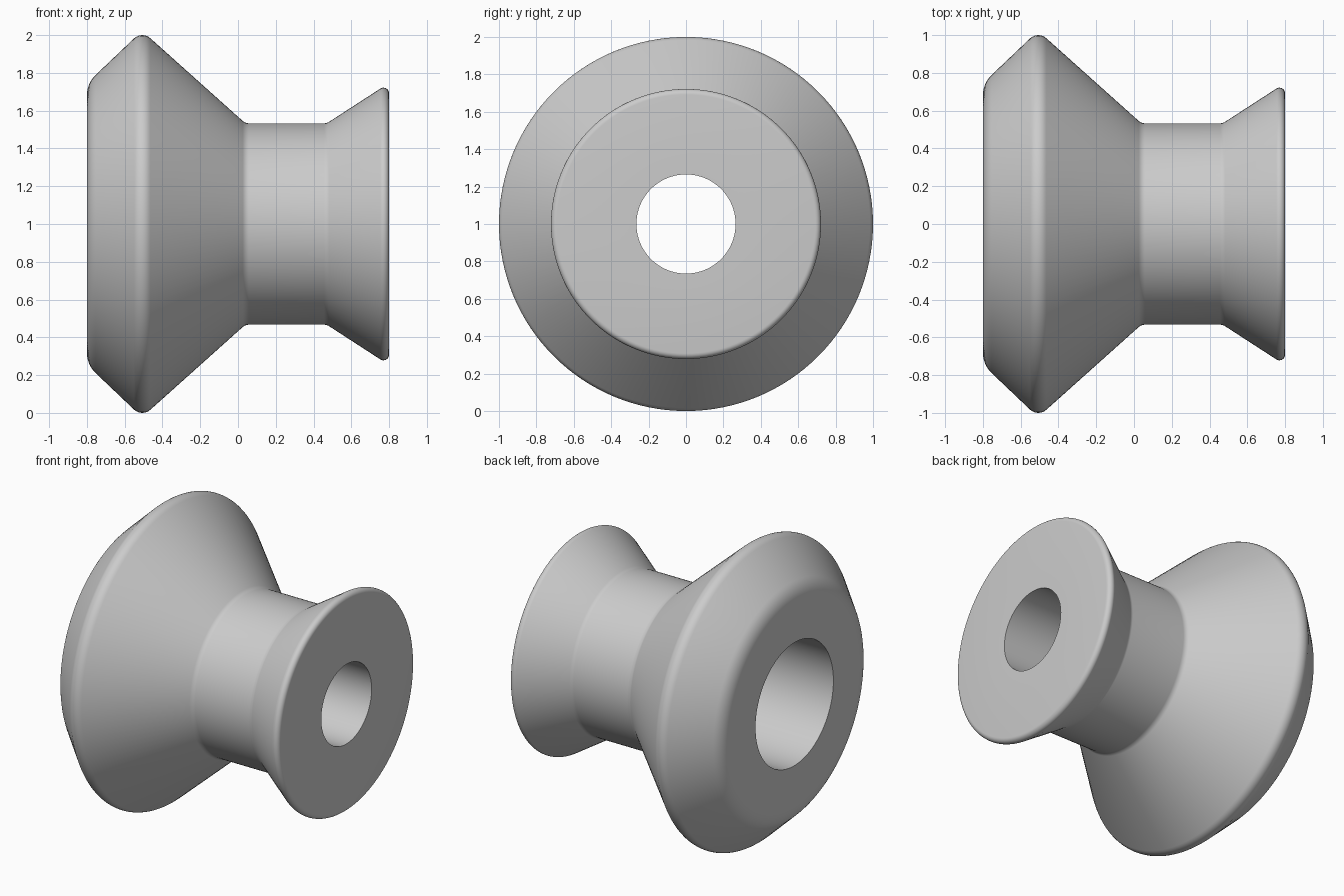
import bpy, bmesh, math
from mathutils import Vector, Matrix

cube = bpy.data.objects.get("Cube")
if cube:
    bpy.data.objects.remove(cube, do_unlink=True)

SIDES = 128

grey = bpy.data.materials.new("plain grey")
grey.use_nodes = True
colour = (0.6, 0.6, 0.6, 1)
grey.diffuse_color = colour
grey.node_tree.nodes["Principled BSDF"].inputs["Base Color"].default_value = colour


def fillet(a, corner, b, radius, steps=8):
    """Points of an arc that rounds the corner between a and b."""
    u, v = (a - corner).normalized(), (b - corner).normalized()
    half = u.angle(v) / 2
    centre = corner + (u + v).normalized() * radius / math.sin(half)
    start = corner + u * radius / math.tan(half) - centre
    end = corner + v * radius / math.tan(half) - centre
    sweep = start.angle_signed(end)
    return [centre + Matrix.Rotation(-sweep * i / steps, 2) @ start
            for i in range(steps + 1)]


# Half section: position along the axle, distance from it, corner rounding
section = [
    (-0.8, 0.41, 0),        # wide bore mouth
    (-0.8, 0.745, 0.15),    # large flange face
    (-0.508, 1.023, 0.064), # large flange rim
    (0.039, 0.533, 0.05),   # neck
    (0.47, 0.533, 0.05),
    (0.8, 0.747, 0.03),     # small flange rim
    (0.8, 0.265, 0),        # narrow bore
    (0.0, 0.265, 0),
    (0.0, 0.41, 0),         # shoulder inside the bore
]
corners = [Vector(p[:2]) for p in section]
profile = []
for i, (x, r, rounding) in enumerate(section):
    if rounding:
        profile += fillet(corners[i - 1], corners[i],
                          corners[(i + 1) % len(corners)], rounding)
    else:
        profile.append(corners[i])

# Turn the section around the axle
bm = bmesh.new()
rings = []
for s in range(SIDES):
    turn = Matrix.Rotation(math.tau * s / SIDES, 3, "X")
    rings.append([bm.verts.new(turn @ Vector((p.x, 0, p.y)) + Vector((0, 0, 1)))
                  for p in profile])
for s in range(SIDES):
    this, following = rings[s - 1], rings[s]
    for k in range(len(profile)):
        bm.faces.new((this[k - 1], this[k], following[k], following[k - 1]))
bmesh.ops.recalc_face_normals(bm, faces=bm.faces)

mesh = bpy.data.meshes.new("flanged_roller")
bm.to_mesh(mesh)
bm.free()
mesh.materials.append(grey)
roller = bpy.data.objects.new("flanged_roller", mesh)
bpy.context.collection.objects.link(roller)

bpy.ops.object.select_all(action="DESELECT")
roller.select_set(True)
bpy.context.view_layer.objects.active = roller
bpy.ops.object.shade_smooth_by_angle(angle=math.radians(25))
